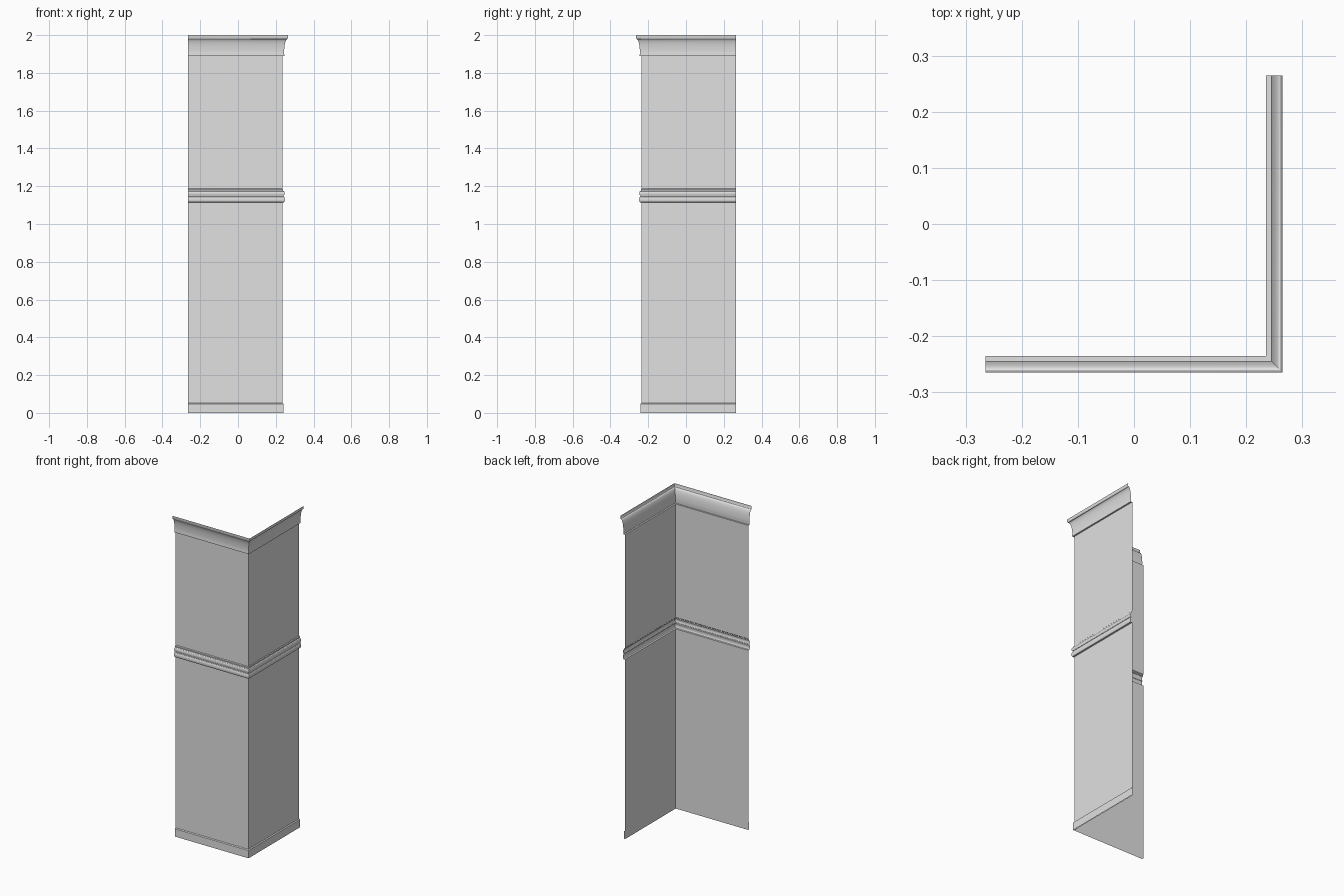
import bpy, bmesh, math

cube = bpy.data.objects.get("Cube")
if cube:
    bpy.data.objects.remove(cube, do_unlink=True)

grey = bpy.data.materials.new("plain_grey")
grey.use_nodes = True
colour = (0.75, 0.75, 0.75, 1)
grey.diffuse_color = colour
grey.node_tree.nodes["Principled BSDF"].inputs["Base Color"].default_value = colour

END = 0.265    # free ends of both walls
WALL = 0.235   # distance of the wall sheets from the centre


def sweep(name, profile):
    """Sweep a bottom-to-top profile of (offset, z) round the mitred corner."""
    bm = bmesh.new()
    rows = []
    for offset, z in profile:
        d = WALL + offset
        path = [(-END, -d), (d, -d), (d, END)]
        rows.append([bm.verts.new((x, y, z)) for x, y in path])
    for low, high in zip(rows, rows[1:]):
        for i in range(2):
            bm.faces.new((low[i], low[i + 1], high[i + 1], high[i]))
    mesh = bpy.data.meshes.new(name)
    bm.to_mesh(mesh)
    bm.free()
    mesh.materials.append(grey)
    obj = bpy.data.objects.new(name, mesh)
    bpy.context.collection.objects.link(obj)
    bpy.ops.object.select_all(action="DESELECT")
    obj.select_set(True)
    bpy.context.view_layer.objects.active = obj
    bpy.ops.object.shade_smooth_by_angle(angle=math.radians(32))


def arc(centre, radii, start, end, steps):
    """Points along an elliptical arc, angles in degrees."""
    angles = [math.radians(start + (end - start) * i / steps) for i in range(steps + 1)]
    return [(centre[0] + radii[0] * math.cos(a), centre[1] + radii[1] * math.sin(a))
            for a in angles]


# Flat wall sheets below and above the rail
sweep("lower_wall", [(0, 0), (0, 1.115)])
sweep("upper_wall", [(0, 1.187), (0, 1.89)])

# Skirting board with a small sloped top
sweep("skirting_board", [(0.006, 0), (0.006, 0.048), (0, 0.052)])

# Rail: rounded lower bead, groove, rounded upper bead and a small step
rail = [(0, 1.115)]
rail += arc((0.007, 1.130), (0.006, 0.015), -90, 90, 8)
rail += [(0.007, 1.150)]
rail += arc((0.007, 1.162), (0.005, 0.012), -90, 90, 8)
rail += [(0.004, 1.176), (0.004, 1.183), (0, 1.187)]
sweep("chair_rail", rail)

# Cornice: ledge, short fillet, concave cove and top lip
cornice = [(0, 1.89), (0.010, 1.89), (0.010, 1.897)]
cornice += arc((0.027, 1.905), (0.018, 0.075), 180, 90, 10)
cornice += [(0.030, 1.985), (0.030, 2.0)]
sweep("cornice", cornice)
